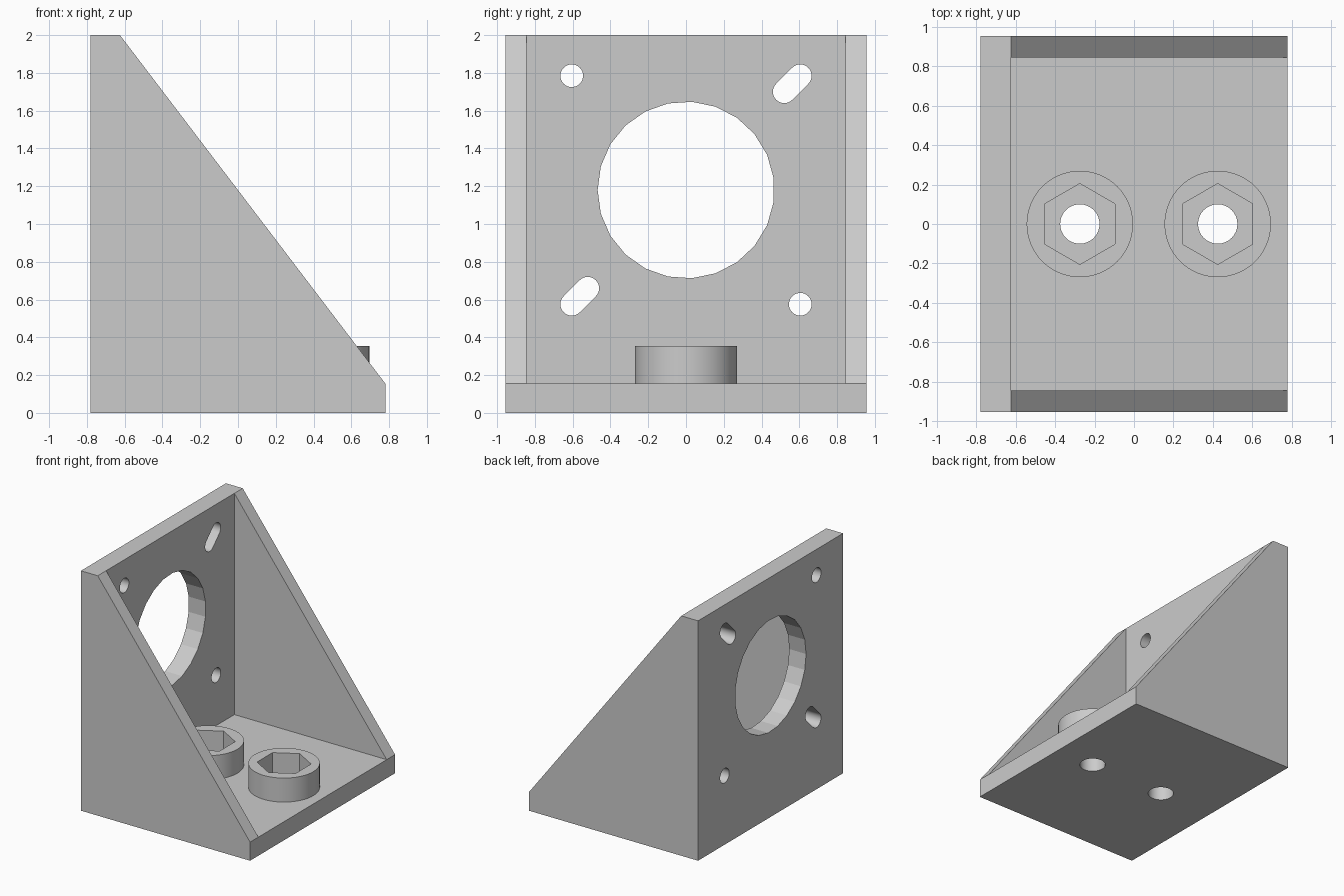
import bpy, bmesh, math
from math import cos, sin, pi

if "Cube" in bpy.data.objects:
    bpy.data.objects.remove(bpy.data.objects["Cube"], do_unlink=True)

GREY = bpy.data.materials.new("plain_grey")
GREY.use_nodes = True
GREY.diffuse_color = (0.6, 0.6, 0.6, 1)
GREY.node_tree.nodes["Principled BSDF"].inputs["Base Color"].default_value = (0.6, 0.6, 0.6, 1)

HALF_X, HALF_Y, HEIGHT = 0.78, 0.955, 2.0
PLATE, WALL = 0.155, 0.11
BOSS_TOP = 0.355
HOLE_Z, PITCH, SLOT = 1.18, 0.605, 0.085


def prism(name, outline, axis, lo, hi):
    """Extrude a 2D outline along an axis from lo to hi."""
    place = {"x": lambda a, b, t: (t, a, b),
             "y": lambda a, b, t: (a, t, b),
             "z": lambda a, b, t: (a, b, t)}[axis]
    bm = bmesh.new()
    bottom = [bm.verts.new(place(a, b, lo)) for a, b in outline]
    top = [bm.verts.new(place(a, b, hi)) for a, b in outline]
    bm.faces.new(bottom)
    bm.faces.new(top)
    for i in range(len(outline)):
        j = (i + 1) % len(outline)
        bm.faces.new((bottom[i], bottom[j], top[j], top[i]))
    bmesh.ops.recalc_face_normals(bm, faces=bm.faces)
    mesh = bpy.data.meshes.new(name)
    bm.to_mesh(mesh)
    bm.free()
    mesh.materials.append(GREY)
    obj = bpy.data.objects.new(name, mesh)
    bpy.context.collection.objects.link(obj)
    return obj


def circle(a, b, r, sides, start=0.0):
    return [(a + r * cos(start + 2 * pi * i / sides),
             b + r * sin(start + 2 * pi * i / sides)) for i in range(sides)]


def slot(a, b, length, r, steps=16):
    """Diagonal rounded slot from (a, b) to (a + length, b + length)."""
    pts = []
    for shift, start in ((length, -pi / 4), (0, 3 * pi / 4)):
        for i in range(steps + 1):
            t = start + pi * i / steps
            pts.append((a + shift + r * cos(t), b + shift + r * sin(t)))
    return pts


def combine(target, tool, operation):
    mod = target.modifiers.new(operation.lower(), "BOOLEAN")
    mod.operation, mod.solver, mod.object = operation, "EXACT", tool
    bpy.context.view_layer.objects.active = target
    bpy.ops.object.modifier_apply(modifier=mod.name)
    bpy.data.objects.remove(tool, do_unlink=True)


# Solid wedge, hollowed to leave base, upright plate and two gussets
bracket = prism("motor_bracket",
                [(-HALF_X, 0), (HALF_X, 0), (HALF_X, PLATE),
                 (PLATE - HALF_X, HEIGHT), (-HALF_X, HEIGHT)],
                "y", -HALF_Y, HALF_Y)
inner = HALF_Y - WALL
combine(bracket, prism("hollow_cutter",
                       [(-inner, PLATE), (inner, PLATE), (inner, 3), (-inner, 3)],
                       "x", PLATE - HALF_X, 1), "DIFFERENCE")

# Round bosses with hexagonal nut pockets and bolt holes
for x in (-0.275, 0.425):
    combine(bracket, prism("boss", circle(x, 0, 0.27, 64), "z", 0.1, BOSS_TOP), "UNION")
    combine(bracket, prism("nut_cutter", circle(x, 0, 0.205, 6, pi / 2),
                           "z", PLATE, 0.5), "DIFFERENCE")
    combine(bracket, prism("bolt_cutter", circle(x, 0, 0.1, 32), "z", -0.1, 0.3), "DIFFERENCE")

# Large opening, two round holes and two adjusting slots in the upright plate
openings = [
    circle(0, HOLE_Z, 0.468, 23, pi),
    circle(-PITCH, HOLE_Z + PITCH, 0.06, 32),
    circle(PITCH, HOLE_Z - PITCH, 0.06, 32),
    slot(PITCH - SLOT, HOLE_Z + PITCH - SLOT, SLOT, 0.06),
    slot(-PITCH, HOLE_Z - PITCH, SLOT, 0.06),
]
for outline in openings:
    combine(bracket, prism("opening_cutter", outline, "x", -1, -0.58), "DIFFERENCE")

# Smooth the fine curves, keep the large opening faceted
bpy.ops.object.select_all(action="DESELECT")
bracket.select_set(True)
bpy.context.view_layer.objects.active = bracket
bpy.ops.object.shade_smooth_by_angle(angle=math.radians(14))
